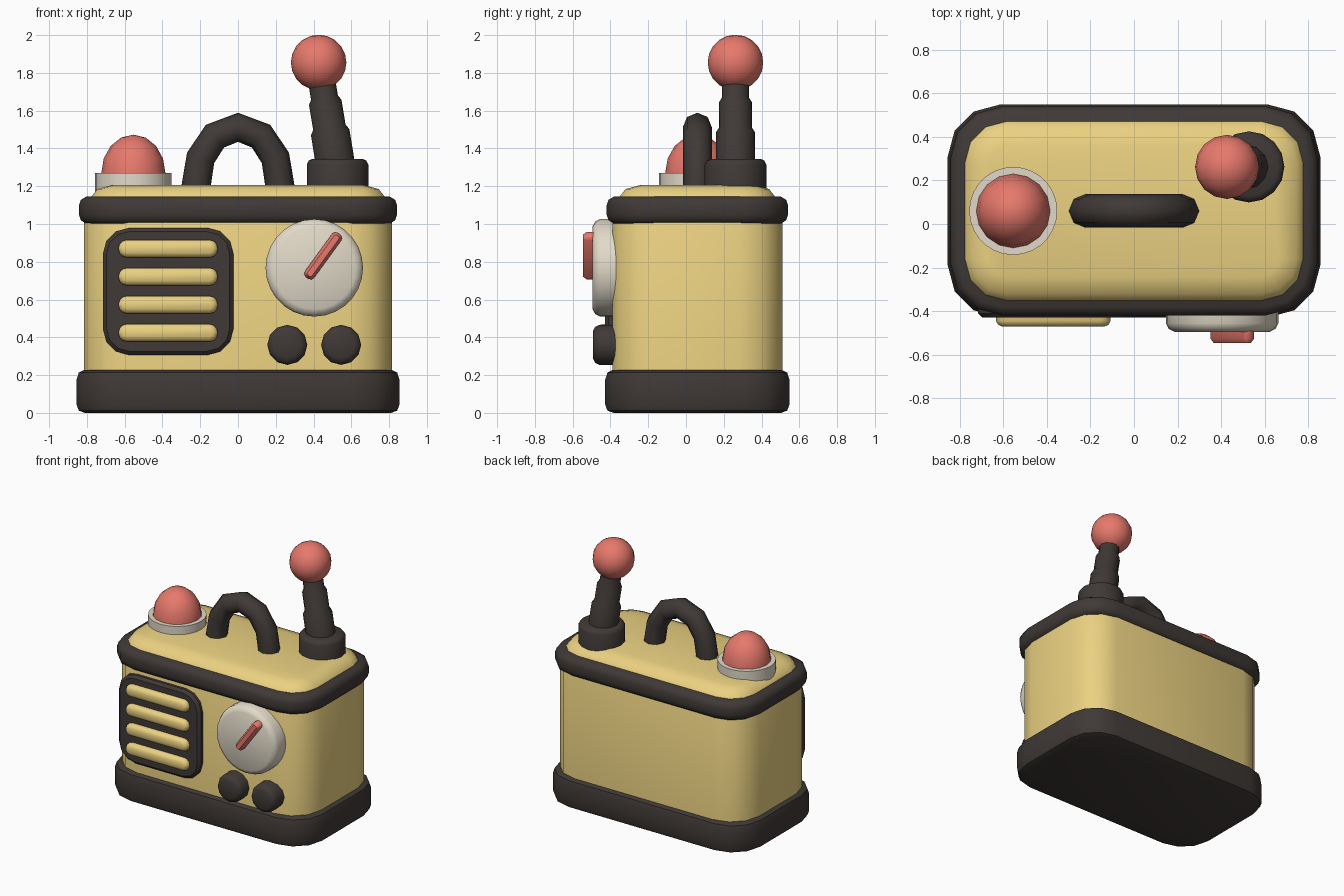
import bpy, bmesh
from math import radians, cos, sin, pi
from mathutils import Matrix, Vector

if "Cube" in bpy.data.objects:
    bpy.data.objects.remove(bpy.data.objects["Cube"])


def material(name, rgb):
    m = bpy.data.materials.new(name)
    m.diffuse_color = (*rgb, 1)
    m.use_nodes = True
    m.node_tree.nodes["Principled BSDF"].inputs["Base Color"].default_value = m.diffuse_color
    return m


YELLOW = material("yellow", (0.83, 0.64, 0.22))
DARK = material("dark", (0.05, 0.041, 0.037))
RED = material("red", (0.80, 0.19, 0.15))
CREAM = material("cream", (0.76, 0.70, 0.58))


def finish(ob, mat):
    ob.data.materials.append(mat)
    bpy.context.collection.objects.link(ob)


def loft(name, mat, half, radius, seg, profile, place):
    """Stack rounded-rectangle rings; profile is (inset, height). Full radius gives a circle."""
    bm = bmesh.new()
    rings = []
    for inset, h in profile:
        hx, hy = half[0] - inset, half[1] - inset
        r = min(max(radius - inset, 0.004), hx, hy)
        ring = []
        for q, (sx, sy) in enumerate(((1, 1), (-1, 1), (-1, -1), (1, -1))):
            for i in range(seg + 1):
                a = (q + i / seg) * pi / 2
                ring.append(bm.verts.new((sx * (hx - r) + r * cos(a),
                                          sy * (hy - r) + r * sin(a), h)))
        rings.append(ring)
    n = len(rings[0])
    for lo, hi in zip(rings, rings[1:]):
        for i in range(n):
            j = (i + 1) % n
            bm.faces.new((lo[i], lo[j], hi[j], hi[i]))
    bm.faces.new(rings[0][::-1])
    bm.faces.new(rings[-1])
    bmesh.ops.remove_doubles(bm, verts=bm.verts, dist=0.0005)
    bmesh.ops.recalc_face_normals(bm, faces=bm.faces)
    me = bpy.data.meshes.new(name)
    bm.to_mesh(me)
    bm.free()
    ob = bpy.data.objects.new(name, me)
    ob.matrix_world = place
    finish(ob, mat)
    bpy.ops.object.select_all(action='DESELECT')
    ob.select_set(True)
    bpy.context.view_layer.objects.active = ob
    bpy.ops.object.shade_smooth_by_angle(angle=radians(42))
    return ob


def at(x, y, z):
    return Matrix.Translation((x, y, z))


def facing_front(x, y, z, turn=0):
    return at(x, y, z) @ Matrix.Rotation(pi / 2, 4, 'X') @ Matrix.Rotation(radians(turn), 4, 'Z')


def round_part(name, mat, r, seg, profile, place):
    return loft(name, mat, (r, r), r, seg, profile, place)


def dome(r, height, steps, start=0.0):
    """Profile of an ellipse arc from angle start up to the pole."""
    arc = [start + (pi / 2 - start) * i / steps for i in range(steps + 1)]
    return [(min(r * (1 - cos(a)), r - 0.0002), height * sin(a)) for a in arc]


CY = 0.06

# Casing
loft("body", YELLOW, (0.815, 0.45), 0.23, 3,
     [(0, 0.1), (0, 1.05), (0.035, 1.14), (0.07, 1.185), (0.15, 1.207)], at(0, CY, 0))
loft("base", DARK, (0.855, 0.488), 0.24, 3,
     [(0.045, 0), (0.012, 0.012), (0, 0.045), (0, 0.175), (0.012, 0.213), (0.04, 0.227)], at(0, CY, 0))
loft("top_trim", DARK, (0.842, 0.48), 0.24, 3,
     [(0.04, 1.0), (0.01, 1.02), (0, 1.05), (0, 1.1), (0.01, 1.128), (0.04, 1.146)], at(0, CY, 0))

# Speaker grille
loft("grille_panel", DARK, (0.346, 0.337), 0.14, 3,
     [(0, -0.05), (0, 0.02), (0.02, 0.04)], facing_front(-0.37, -0.39, 0.643))
for i in range(4):
    loft(f"grille_bar_{i + 1}", YELLOW, (0.263, 0.047), 0.045, 3,
         [(0, -0.04), (0, 0.015), (0.01, 0.032), (0.027, 0.04)],
         facing_front(-0.37, -0.43, 0.424 + 0.1485 * i))

# Dial and needle
round_part("dial", CREAM, 0.258, 7,
           [(0, -0.03), (0, 0.065), (0.012, 0.09), (0.04, 0.105)], facing_front(0.404, -0.39, 0.768))
loft("needle", RED, (0.145, 0.03), 0.022, 2,
     [(0, -0.03), (0, 0.03), (0.015, 0.05)], facing_front(0.451, -0.495, 0.832, 54))

# Knobs
for i, x in enumerate((0.261, 0.546)):
    round_part(f"knob_{i + 1}", DARK, 0.106, 3,
               [(0, -0.03), (0, 0.07), (0.012, 0.092), (0.035, 0.103)], facing_front(x, -0.39, 0.36))

# Warning light
round_part("light_ring", CREAM, 0.202, 7, [(0, 1.15), (0, 1.27)], at(-0.554, CY, 0))
round_part("light_dome", RED, 0.17, 4, [(0, -0.03)] + dome(0.17, 0.205, 4), at(-0.554, CY, 1.268))

# Carry handle
curve = bpy.data.curves.new("handle", 'CURVE')
curve.dimensions = '3D'
half = [(-0.225, 1.13), (-0.222, 1.2), (-0.198, 1.35), (-0.122, 1.465), (0, 1.512)]
path = half + [(-x, z) for x, z in half[-2::-1]]
spline = curve.splines.new('POLY')
spline.points.add(len(path) - 1)
for p, (x, z) in zip(spline.points, path):
    p.co = (x, CY, z, 1)
spline.use_smooth = True
curve.bevel_depth = 0.077
curve.bevel_resolution = 2
curve.use_fill_caps = True
finish(bpy.data.objects.new("handle", curve), DARK)

# Antenna
AY = 0.262
foot, tip = Vector((0.535, AY, 1.2)), Vector((0.427, AY, 1.855))
round_part("antenna_socket", DARK, 0.163, 4,
           [(0, 1.15), (0, 1.315), (0.01, 1.335), (0.03, 1.345)], at(0.527, AY, 0))
lean = (tip - foot).to_track_quat('Z', 'Y').to_matrix().to_4x4()
round_part("antenna_rod", DARK, 0.103, 3,
           [(0, 0.05), (0, 0.29), (0.016, 0.315), (0.016, 0.45),
            (0.031, 0.475), (0.031, 0.62)], Matrix.Translation(foot) @ lean)
round_part("antenna_ball", RED, 0.147, 4,
           dome(0.147, 0.147, 10, -pi / 2), Matrix.Translation(tip))
